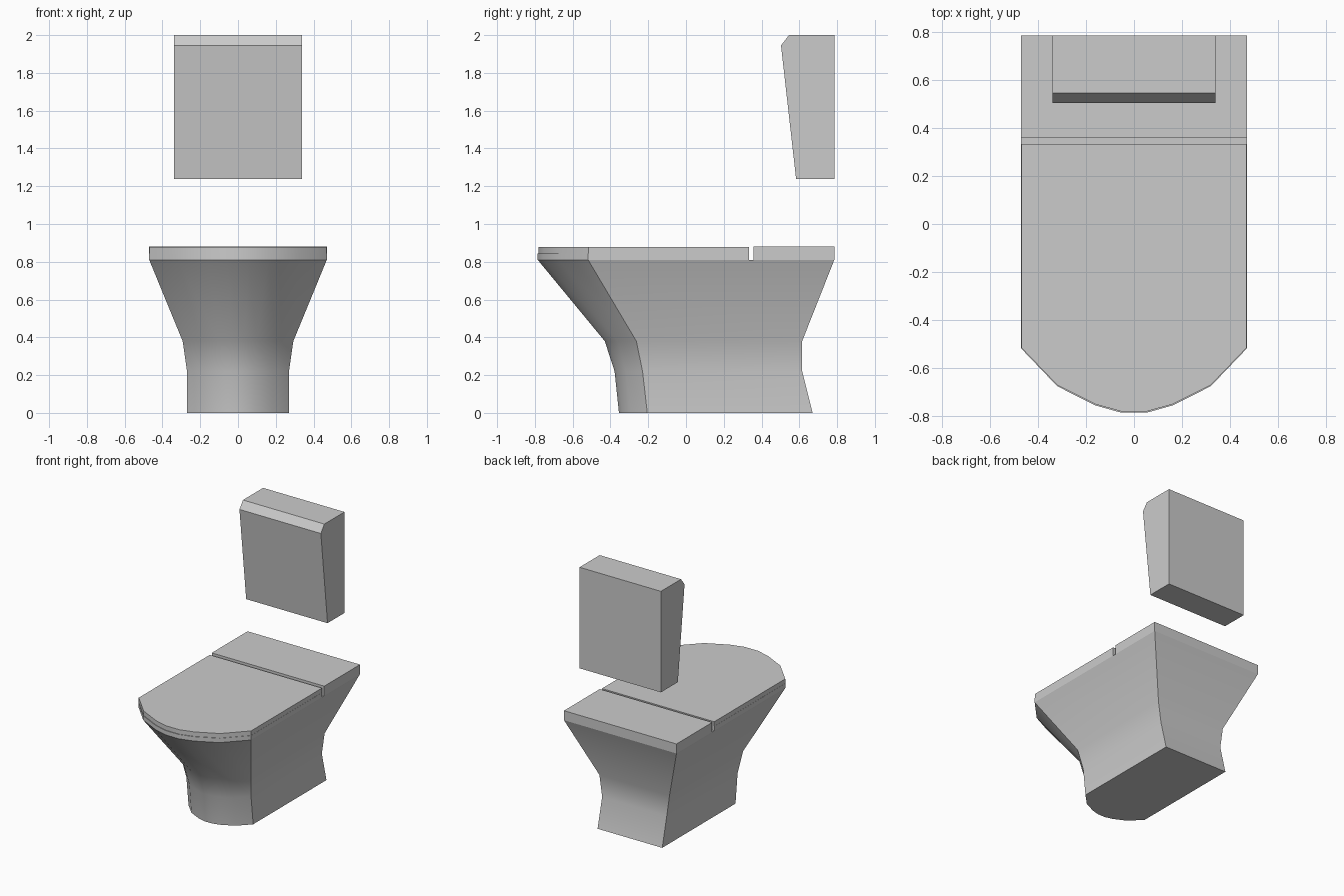
import bpy, bmesh

if "Cube" in bpy.data.objects:
    bpy.data.objects.remove(bpy.data.objects["Cube"])


def outline(w, back, straight, front):
    """D-shaped plan: square at the back, faceted round nose at the front."""
    nose = [(1, 0), (0.68, 0.59), (0.34, 0.89), (0.117, 1)]
    half = [(w, back)] + [(w * x, straight + (front - straight) * t) for x, t in nose]
    return half + [(-x, y) for x, y in reversed(half)]


def loft(name, rings, smooth=True):
    """Skin a stack of equal-length rings of 3D points and cap both ends."""
    bm = bmesh.new()
    loops = [[bm.verts.new(p) for p in ring] for ring in rings]
    n = len(loops[0])
    for a, b in zip(loops, loops[1:]):
        for i in range(n):
            j = (i + 1) % n
            bm.faces.new((a[i], a[j], b[j], b[i]))
    bm.faces.new(loops[0])
    bm.faces.new(loops[-1])
    bmesh.ops.recalc_face_normals(bm, faces=bm.faces)
    mesh = bpy.data.meshes.new(name)
    bm.to_mesh(mesh)
    bm.free()
    obj = bpy.data.objects.new(name, mesh)
    bpy.context.collection.objects.link(obj)
    if smooth:
        bpy.ops.object.select_all(action='DESELECT')
        obj.select_set(True)
        bpy.context.view_layer.objects.active = obj
        bpy.ops.object.shade_smooth_by_angle(angle=0.6)
    return obj


def d_loft(name, sections):
    """Loft D outlines given as (z, half width, back, straight end, front)."""
    return loft(name, [[(x, y, z) for x, y in outline(*s)] for z, *s in sections])


def extrude_x(name, w, profile):
    """Extrude a (y, z) side profile across the width."""
    return loft(name, [[(x, y, z) for y, z in profile] for x in (-w, w)], smooth=False)


# Bowl and pedestal
d_loft("bowl", [
    (0.00, 0.27, 0.67, -0.205, -0.355),
    (0.22, 0.27, 0.615, -0.23, -0.378),
    (0.38, 0.293, 0.615, -0.263, -0.43),
    (0.81, 0.47, 0.785, -0.518, -0.785),
])

# Seat with the closed lid on top, stopping short of the rear deck
d_loft("seat", [(z, 0.47, 0.333, -0.518, -0.785) for z in (0.81, 0.843)])
d_loft("lid", [(z, 0.469, 0.333, -0.515, -0.78) for z in (0.843, 0.877)])

# Rear deck behind the hinge gap
extrude_x("rear_deck", 0.47, [(0.358, 0.81), (0.785, 0.81), (0.785, 0.882), (0.358, 0.882)])

# Wall-hung cistern with sloping front and chamfered top edge
extrude_x("cistern", 0.34, [
    (0.785, 1.237), (0.785, 2.0), (0.545, 2.0), (0.503, 1.945), (0.583, 1.237)])
